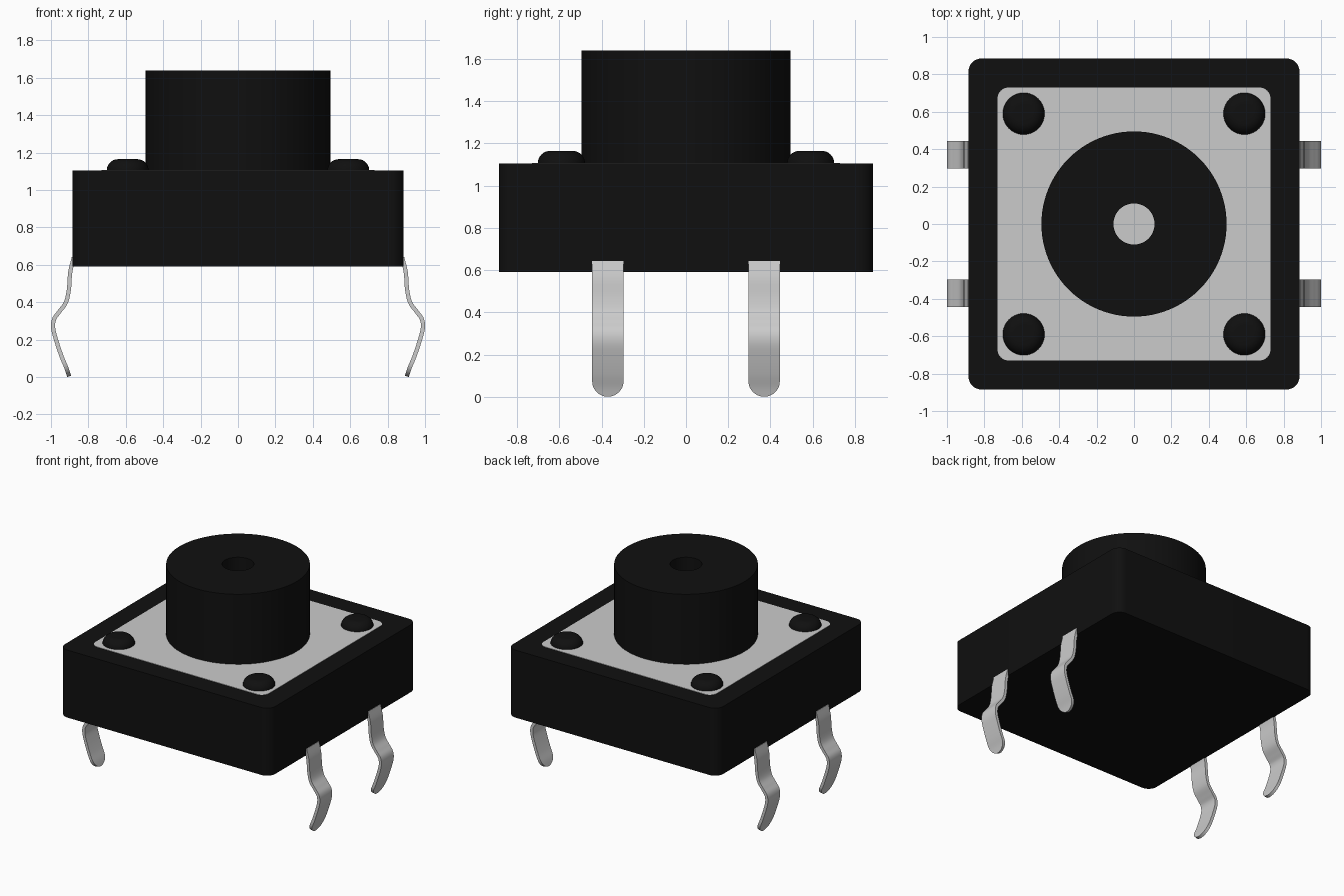
import bpy, bmesh, math
from mathutils import Vector

cube = bpy.data.objects.get("Cube")
if cube:
    bpy.data.objects.remove(cube, do_unlink=True)


def material(name, value, metal=0.0):
    m = bpy.data.materials.new(name)
    m.use_nodes = True
    colour = (value, value, value, 1)
    m.diffuse_color = colour
    m.node_tree.nodes["Principled BSDF"].inputs["Base Color"].default_value = colour
    return m


BLACK = material("black plastic", 0.005)
GREY = material("light grey metal", 0.6)


def finish(bm, name, mat):
    bmesh.ops.recalc_face_normals(bm, faces=bm.faces)
    mesh = bpy.data.meshes.new(name)
    bm.to_mesh(mesh)
    bm.free()
    obj = bpy.data.objects.new(name, mesh)
    bpy.context.collection.objects.link(obj)
    mesh.materials.append(mat)
    bpy.ops.object.select_all(action='DESELECT')
    bpy.context.view_layer.objects.active = obj
    obj.select_set(True)
    bpy.ops.object.shade_smooth_by_angle(angle=math.radians(35))
    return obj


def rounded_slab(name, half, z0, z1, radius, mat):
    """Square block with rounded vertical edges."""
    bm = bmesh.new()
    bmesh.ops.create_cube(bm, size=1)
    for v in bm.verts:
        v.co = (v.co.x * 2 * half, v.co.y * 2 * half, z1 if v.co.z > 0 else z0)
    upright = [e for e in bm.edges if abs(e.verts[0].co.z - e.verts[1].co.z) > 0.001]
    bmesh.ops.bevel(bm, geom=upright, offset=radius, segments=8, profile=0.5, affect='EDGES')
    return finish(bm, name, mat)


def lathe(name, profile, centre, steps, mat):
    """Spin a (radius, z) profile about a vertical axis."""
    bm = bmesh.new()
    verts = [bm.verts.new((r, 0, z)) for r, z in profile]
    edges = [bm.edges.new(pair) for pair in zip(verts, verts[1:])]
    bmesh.ops.spin(bm, geom=verts + edges, cent=(0, 0, 0), axis=(0, 0, 1),
                   angle=math.tau, steps=steps)
    bmesh.ops.remove_doubles(bm, verts=bm.verts, dist=0.0001)
    bmesh.ops.translate(bm, verts=bm.verts, vec=(*centre, 0))
    return finish(bm, name, mat)


def smooth_path(points, n):
    """Catmull-Rom curve through the points."""
    p = [Vector(q) for q in points]
    p = [2 * p[0] - p[1]] + p + [2 * p[-1] - p[-2]]
    out = []
    for a, b, c, d in zip(p, p[1:], p[2:], p[3:]):
        for i in range(n):
            t = i / n
            out.append(0.5 * (2 * b + (c - a) * t + (2 * a - 5 * b + 4 * c - d) * t * t
                              + (3 * b - a - 3 * c + d) * t ** 3))
    return out + [p[-2]]


# Housing and cover plate
BASE, TOP = 0.592, 1.105
rounded_slab("housing", 0.885, BASE, TOP, 0.07, BLACK)
rounded_slab("cover_plate", 0.73, TOP - 0.02, TOP + 0.003, 0.06, GREY)

# Push button with a central hole down to the plate
lathe("push_button", [(0.11, TOP), (0.11, 1.64), (0.495, 1.64), (0.495, TOP), (0.11, TOP)],
      (0, 0), 96, BLACK)

# Rounded corner studs
R, FILLET = 0.112, 0.06
arc = [(R - FILLET + FILLET * math.cos(a), TOP + FILLET * math.sin(a))
       for a in (math.pi / 2 * i / 8 for i in range(9))]
for sx, front in ((1, "left"), (-1, "right")):
    for sy, end in ((-1, "front"), (1, "back")):
        lathe(f"stud_{end}_{front}", arc + [(0, TOP + FILLET)], (sx * 0.59, sy * 0.59), 40, BLACK)

# Bent pins with rounded tips: (x, z) centre line from the housing wall down
PIN = smooth_path([(0.878, 0.64), (0.897, 0.56), (0.904, 0.47), (0.92, 0.40), (0.955, 0.35),
                   (0.983, 0.31), (0.988, 0.26), (0.97, 0.19), (0.943, 0.11),
                   (0.918, 0.05), (0.903, 0.004)], 6)
HALF_WIDTH, HALF_THICK = 0.074, 0.011


def pin(name, sx, y):
    bm = bmesh.new()
    rings = []
    for i, p in enumerate(PIN):
        tangent = (PIN[min(i + 1, len(PIN) - 1)] - PIN[max(i - 1, 0)]).normalized()
        off = Vector((-tangent.y, tangent.x)) * HALF_THICK
        drop = max(0, HALF_WIDTH - (p.y - PIN[-1].y))
        w = max(0.012, math.sqrt(max(0, HALF_WIDTH ** 2 - drop ** 2)))
        rings.append([bm.verts.new((sx * (p.x + s * off.x), y + t * w, p.y + s * off.y))
                      for s, t in ((1, 1), (1, -1), (-1, -1), (-1, 1))])
    for a, b in zip(rings, rings[1:]):
        for k in range(4):
            j = (k + 1) % 4
            bm.faces.new((a[k], a[j], b[j], b[k]))
    bm.faces.new(rings[0])
    bm.faces.new(rings[-1])
    return finish(bm, name, GREY)


for sx, side in ((1, "left"), (-1, "right")):
    for sy, end in ((-1, "front"), (1, "back")):
        pin(f"pin_{end}_{side}", sx, sy * 0.37)
